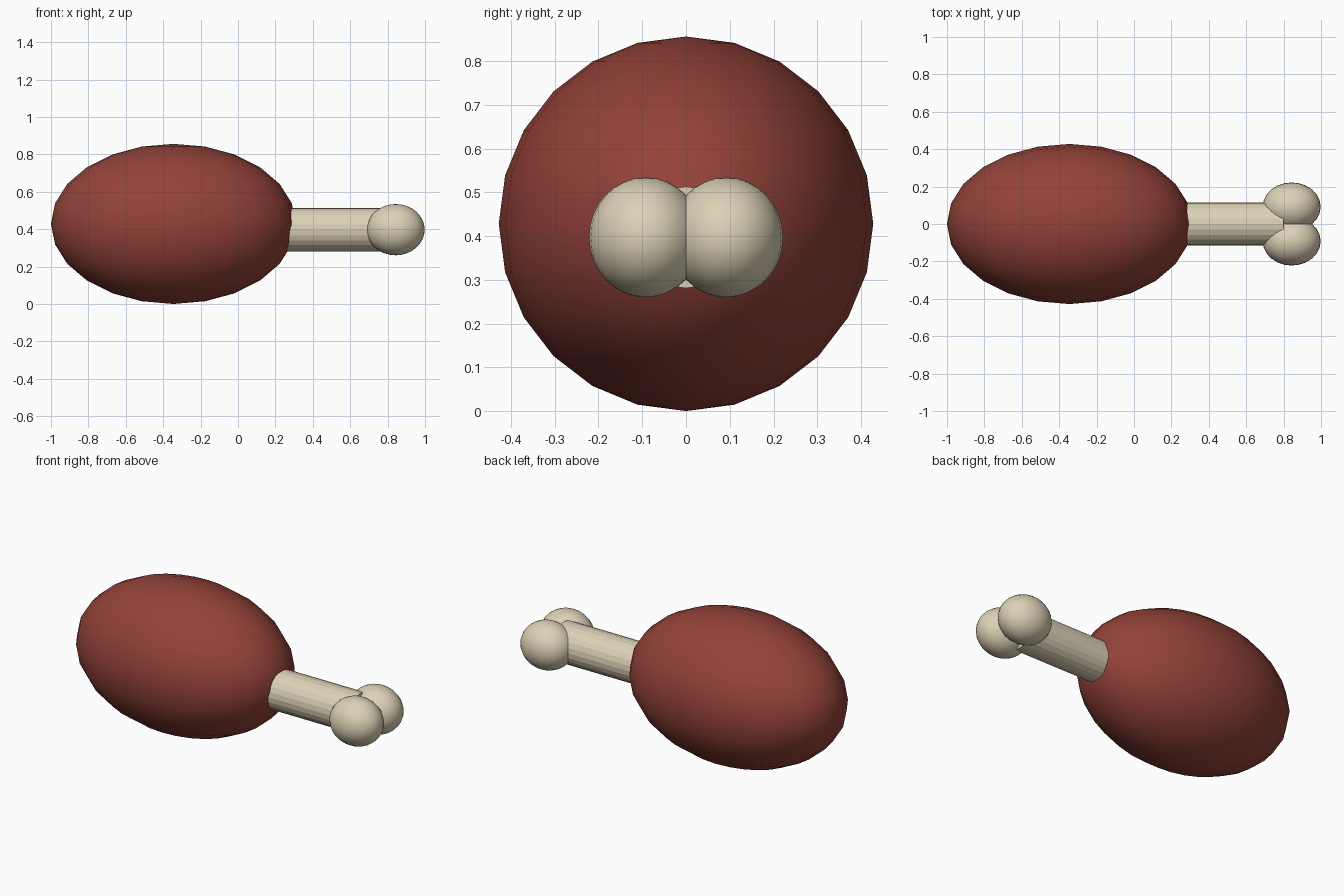
import bpy
from math import pi, radians

if "Cube" in bpy.data.objects:
    bpy.data.objects.remove(bpy.data.objects["Cube"])


def material(name, color):
    mat = bpy.data.materials.new(name)
    mat.diffuse_color = color
    mat.use_nodes = True
    mat.node_tree.nodes["Principled BSDF"].inputs["Base Color"].default_value = mat.diffuse_color
    return mat


def finish(name, mat, angle):
    obj = bpy.context.object
    obj.name = name
    obj.data.materials.append(mat)
    bpy.ops.object.transform_apply(location=False, rotation=True, scale=True)
    bpy.ops.object.shade_smooth_by_angle(angle=radians(angle))
    return obj


def ellipsoid(name, center, radii, mat, segments, rings):
    bpy.ops.mesh.primitive_uv_sphere_add(segments=segments, ring_count=rings,
                                         radius=1, location=center)
    bpy.context.object.scale = radii
    return finish(name, mat, 60)


meat_mat = material("roast_meat", (0.29, 0.055, 0.04, 1))
bone_mat = material("bone", (0.72, 0.64, 0.47, 1))

# Plump meat
ellipsoid("meat", (-0.345, 0, 0.428), (0.655, 0.428, 0.428), meat_mat, 24, 12)

# Bone shaft, running from inside the meat to the knuckles
start, end = 0.1, 0.8
bpy.ops.mesh.primitive_cylinder_add(vertices=24, radius=0.116, depth=end - start,
                                    location=((start + end) / 2, 0, 0.397),
                                    rotation=(0, pi / 2, 0))
finish("bone_shaft", bone_mat, 10)

# Pair of knuckles on the bone end
for side, y in (("front", -0.092), ("back", 0.092)):
    ellipsoid(side + "_knuckle", (0.843, y, 0.397), (0.155, 0.13, 0.137),
              bone_mat, 24, 16)
